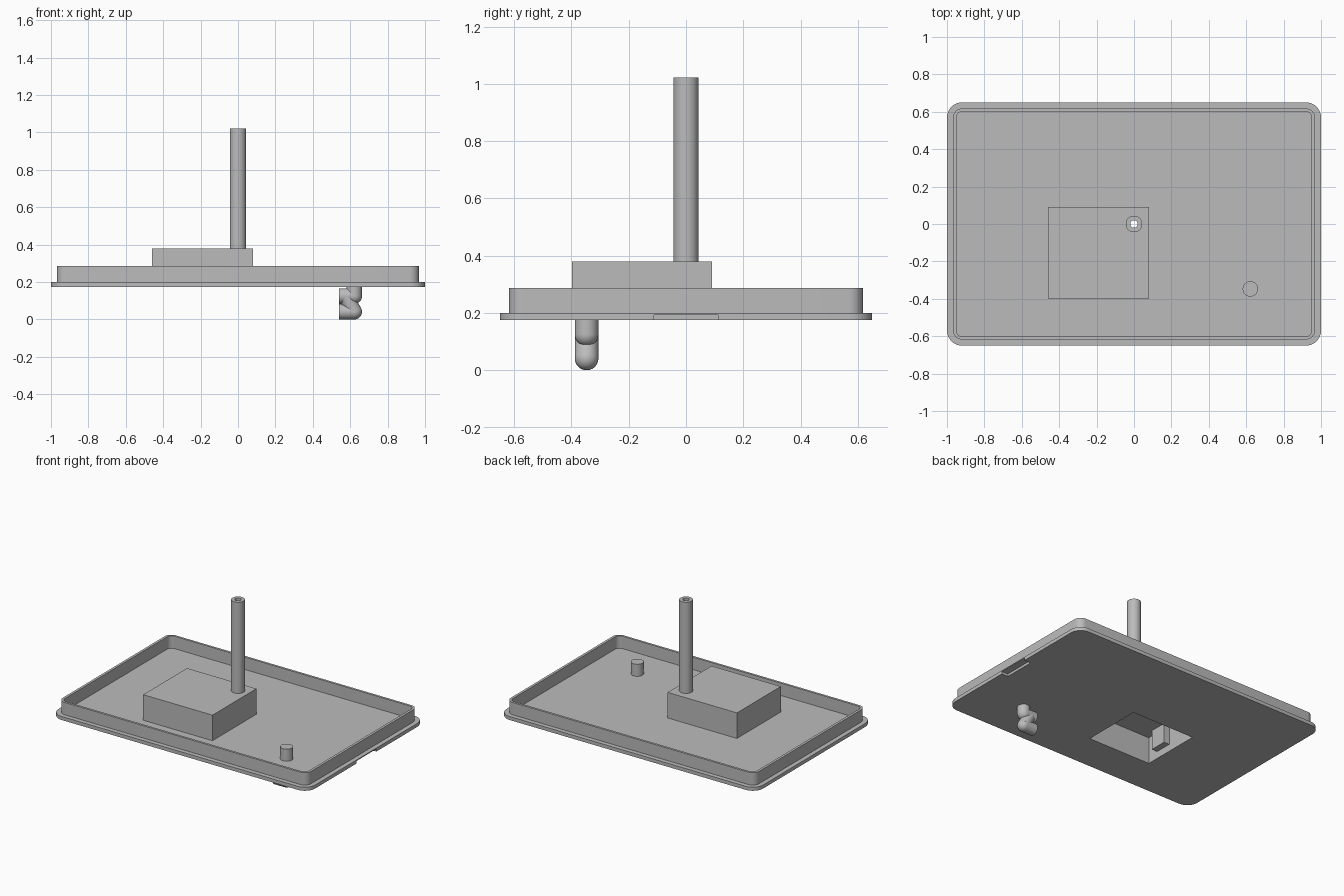
import bpy, bmesh, math
from mathutils import Vector

cube = bpy.data.objects.get("Cube")
if cube:
    bpy.data.objects.remove(cube, do_unlink=True)

grey = bpy.data.materials.new("plain grey")
grey.use_nodes = True
grey.diffuse_color = (0.5, 0.5, 0.5, 1)
grey.node_tree.nodes["Principled BSDF"].inputs["Base Color"].default_value = grey.diffuse_color


def finish(name, bm):
    bmesh.ops.recalc_face_normals(bm, faces=bm.faces)
    mesh = bpy.data.meshes.new(name)
    bm.to_mesh(mesh)
    bm.free()
    mesh.materials.append(grey)
    obj = bpy.data.objects.new(name, mesh)
    bpy.context.collection.objects.link(obj)
    return obj


def box(name, low, high):
    low, high = Vector(low), Vector(high)
    bm = bmesh.new()
    bmesh.ops.create_cube(bm, size=1)
    for v in bm.verts:
        v.co = (low + high) / 2 + v.co * (high - low)
    return finish(name, bm)


def rod(name, start, end, radius):
    start, end = Vector(start), Vector(end)
    axis = end - start
    bm = bmesh.new()
    bmesh.ops.create_cone(bm, cap_ends=True, segments=40, radius1=radius,
                          radius2=radius, depth=axis.length)
    turn = axis.to_track_quat("Z", "Y")
    for v in bm.verts:
        v.co = turn @ v.co + (start + end) / 2
    return finish(name, bm)


def ball(name, centre, radius):
    bm = bmesh.new()
    bmesh.ops.create_uvsphere(bm, u_segments=40, v_segments=20, radius=radius)
    bmesh.ops.translate(bm, verts=bm.verts, vec=centre)
    return finish(name, bm)


def rounded_slab(name, half_x, half_y, radius, bottom, top, steps=8):
    bm = bmesh.new()
    verts = []
    for corner, (sx, sy) in enumerate([(1, 1), (-1, 1), (-1, -1), (1, -1)]):
        for i in range(steps + 1):
            a = (corner + i / steps) * math.pi / 2
            verts.append(bm.verts.new((sx * (half_x - radius) + radius * math.cos(a),
                                       sy * (half_y - radius) + radius * math.sin(a), bottom)))
    face = bm.faces.new(verts)
    grown = bmesh.ops.extrude_face_region(bm, geom=[face])["geom"]
    bmesh.ops.translate(bm, vec=(0, 0, top - bottom),
                        verts=[g for g in grown if isinstance(g, bmesh.types.BMVert)])
    return finish(name, bm)


def cut(cutter, *targets):
    cutter.hide_render = True
    for obj in targets:
        mod = obj.modifiers.new("cut", "BOOLEAN")
        mod.operation = "DIFFERENCE"
        mod.solver = "EXACT"
        mod.object = cutter
        bpy.context.view_layer.objects.active = obj
        bpy.ops.object.modifier_apply(modifier=mod.name)
    bpy.data.objects.remove(cutter, do_unlink=True)


# Base plate with raised lip
plate = rounded_slab("base_plate", 1, 0.65, 0.08, 0.175, 0.2)
lip = rounded_slab("raised_lip", 0.968, 0.618, 0.05, 0.195, 0.287)
cut(rounded_slab("lip_cutter", 0.95, 0.602, 0.034, 0.1, 0.4), lip)

# Pry notch under one short edge
cut(box("notch_cutter", (0.95, -0.112, 0.1), (1.1, 0.112, 0.193)), plate)

# Hollow housing, open below, with a drilled bracket inside
housing = box("housing", (-0.46, -0.398, 0.185), (0.08, 0.09, 0.38))
cut(box("cavity_cutter", (-0.443, -0.382, 0.1), (0.045, 0.048, 0.362)), plate, housing)
bracket = box("inner_bracket", (-0.45, -0.3, 0.225), (-0.4, -0.18, 0.37))
cut(rod("screw_cutter", (-0.42, -0.24, 0.28), (-0.3, -0.24, 0.28), 0.012), bracket)

# Tall hollow mast
mast = rod("mast", (0, 0, 0.37), (0, 0, 1.022), 0.044)
cut(rod("mast_bore", (0, 0, 0.3), (0, 0, 1.2), 0.02), mast, housing)

# Tube socket above the plate and its stem below
px, py, r = 0.622, -0.347, 0.041
socket = rod("tube_socket", (px, py, 0.19), (px, py, 0.285), r)
stem = rod("tube_stem", (px, py, 0.125), (px, py, 0.18), r)
cut(rod("socket_bore", (px, py, 0.135), (px, py, 0.4), 0.026), socket, plate, stem)

# Zigzag tube under the plate
upper, lower = 0.125, r
bends = []
for level, z in (("upper", upper), ("lower", lower)):
    bends.append(rod(level + "_tube", (0.54, py, z), (px, py, z), r))
    bends.append(ball(level + "_bend", (px, py, z), r))
bends.append(rod("diagonal_tube", (0.576, py, upper), (px, py, lower), r))

# Smooth the round parts, keeping rims sharp
bpy.ops.object.select_all(action="DESELECT")
for obj in [plate, lip, mast, socket, stem, bracket] + bends:
    obj.select_set(True)
    bpy.context.view_layer.objects.active = obj
bpy.ops.object.shade_smooth_by_angle(angle=math.radians(30))
